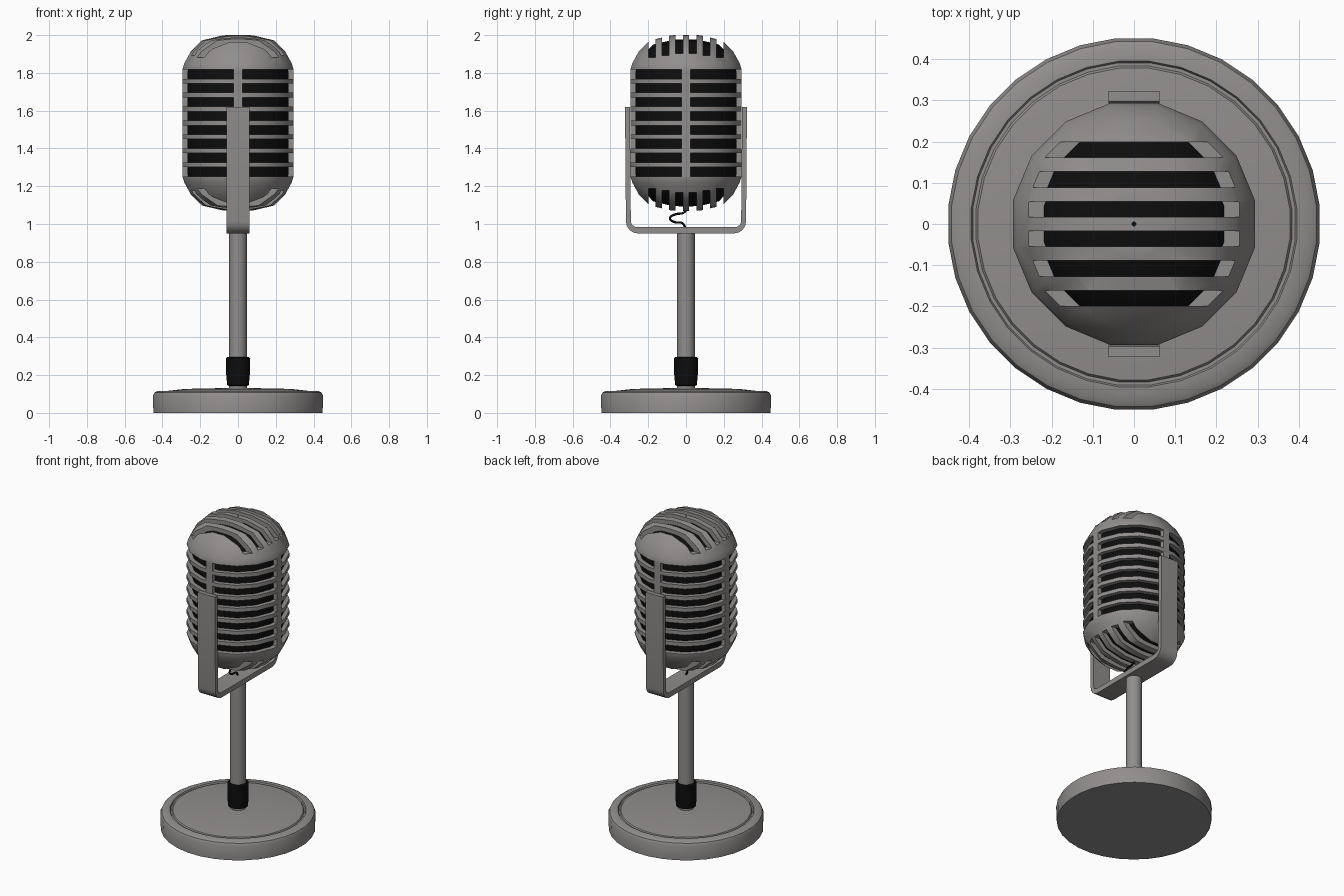
import bpy, bmesh, math
from mathutils import Vector, Matrix

if "Cube" in bpy.data.objects:
    bpy.data.objects.remove(bpy.data.objects["Cube"])


def material(name, rgb):
    m = bpy.data.materials.new(name)
    m.diffuse_color = (*rgb, 1)
    m.use_nodes = True
    m.node_tree.nodes["Principled BSDF"].inputs["Base Color"].default_value = m.diffuse_color
    return m


METAL = material("grey_metal", (0.285, 0.272, 0.265))
BLACK = material("black", (0.004, 0.004, 0.004))


def make(name, bm, mat, angle=35):
    bmesh.ops.recalc_face_normals(bm, faces=bm.faces)
    me = bpy.data.meshes.new(name)
    bm.to_mesh(me)
    bm.free()
    if mat:
        me.materials.append(mat)
    ob = bpy.data.objects.new(name, me)
    bpy.context.collection.objects.link(ob)
    smooth(ob, angle)
    return ob


def smooth(ob, angle):
    ob.data.shade_smooth()
    ob.data.set_sharp_from_angle(angle=math.radians(angle))


def lathe(name, profile, n, mat, closed=False, angle=35):
    """Turn an (r, z) profile round z; open profiles get flat end caps."""
    bm = bmesh.new()
    rings = []
    for r, z in profile:
        rings.append([bm.verts.new((r * math.cos(a), r * math.sin(a), z))
                      for a in ((i + 0.5) * math.tau / n for i in range(n))])
    pairs = list(zip(rings, rings[1:]))
    if closed:
        pairs.append((rings[-1], rings[0]))
    else:
        bm.faces.new(rings[0])
        bm.faces.new(rings[-1])
    for a, b in pairs:
        for i in range(n):
            j = (i + 1) % n
            bm.faces.new((a[i], a[j], b[j], b[i]))
    return make(name, bm, mat, angle)


def add_box(bm, lo, hi):
    lo, hi = Vector(lo), Vector(hi)
    bmesh.ops.create_cube(bm, size=1, matrix=Matrix.Translation((lo + hi) / 2)
                          @ Matrix.Diagonal((*(hi - lo), 1)))


# Base with a groove and a shallow dome
lathe("base", [(0.45, 0), (0.453, 0.09), (0.445, 0.107), (0.43, 0.115),
               (0.397, 0.117), (0.393, 0.109), (0.385, 0.109), (0.38, 0.116),
               (0.28, 0.127), (0.05, 0.132)], 32, METAL)

# Stand pole and its black collar
lathe("pole", [(0.047, 0.12), (0.047, 0.96)], 20, METAL)
lathe("collar", [(0.05, 0.143), (0.058, 0.147), (0.063, 0.2), (0.063, 0.29),
                 (0.055, 0.297)], 20, BLACK)

# U-shaped bracket: offset outlines swept across x
outer = [(-0.323, 1.62)]
inner = [(-0.297, 1.62)]
for side, start in ((-1, 180), (1, 270)):
    for k in range(5):
        a = math.radians(start + k * 22.5)
        c, s = math.cos(a), math.sin(a)
        outer.append((side * 0.255 + 0.063 * c, 1.013 + 0.063 * s))
        inner.append((side * 0.255 + 0.037 * c, 1.013 + 0.030 * s))
outer.append((0.323, 1.62))
inner.append((0.297, 1.62))
bm = bmesh.new()
rows = [[bm.verts.new((x, y, z)) for x, (y, z) in zip((-0.062, 0.062, 0.062, -0.062), (o, o, i, i))]
        for o, i in zip(outer, inner)]
bm.faces.new(rows[0])
bm.faces.new(rows[-1])
for a, b in zip(rows, rows[1:]):
    for i in range(4):
        j = (i + 1) % 4
        bm.faces.new((a[i], a[j], b[j], b[i]))
make("bracket", bm, METAL)

# Head: upper half profile, mirrored about the middle height
MID = 1.535
half = [(0.299, 0.285), (0.29, 0.315), (0.255, 0.378), (0.195, 0.437), (0.08, 0.464), (0.005, 0.466)]
half_in = [(r * 0.91, h - 0.024 * (h / 0.466)) for r, h in half]


def full(h):
    return [(r, MID - z) for r, z in reversed(h)] + [(r, MID + z) for r, z in h]


lathe("head_core", full(half_in), 16, BLACK)
thin = [(r * 0.975, h - 0.008) for r, h in half_in]
shell = lathe("head_shell", full(half) + full(thin)[::-1], 16, METAL, closed=True)

# Slot cutters: eight rows in four quarters, plus six slots in each dome
bm = bmesh.new()
for row in range(8):
    z = MID + (row - 3.5) * 0.0738
    for sx in (-1, 1):
        for sy in (-1, 1):
            xs = sorted((sx * 0.023, sx * 0.5))
            ys = sorted((sy * 0.023, sy * 0.5))
            add_box(bm, (xs[0], ys[0], z - 0.0245), (xs[1], ys[1], z + 0.0245))
for k, h in ((0, 0.368), (1, 0.358), (2, 0.346)):
    for sy in (-1, 1):
        y = sy * (0.036 + k * 0.072)
        for z in (MID + h, MID - h - 0.3):
            add_box(bm, (-0.5, y - 0.019, z), (0.5, y + 0.019, z + 0.3))
cutter = make("slot_cutter", bm, None)
cutter.hide_render = True
mod = shell.modifiers.new("slots", "BOOLEAN")
mod.operation = "DIFFERENCE"
mod.solver = "EXACT"
mod.object = cutter
bpy.context.view_layer.objects.active = shell
bpy.ops.object.modifier_apply(modifier="slots")
bpy.data.objects.remove(cutter)
smooth(shell, 35)

# Loose wire from the head to the bracket
cu = bpy.data.curves.new("wire", "CURVE")
cu.dimensions = "3D"
cu.bevel_depth = 0.006
cu.bevel_resolution = 2
cu.materials.append(BLACK)
pts = [(0, 0, 1.10), (0, -0.005, 1.065), (0, -0.06, 1.05), (0, -0.085, 1.03),
       (0, -0.06, 1.01), (0, -0.02, 1.005), (0, 0, 0.975)]
sp = cu.splines.new("BEZIER")
sp.bezier_points.add(len(pts) - 1)
for bp, p in zip(sp.bezier_points, pts):
    bp.co = p
    bp.handle_left_type = bp.handle_right_type = "AUTO"
sp.resolution_u = 4
bpy.context.collection.objects.link(bpy.data.objects.new("wire", cu))
